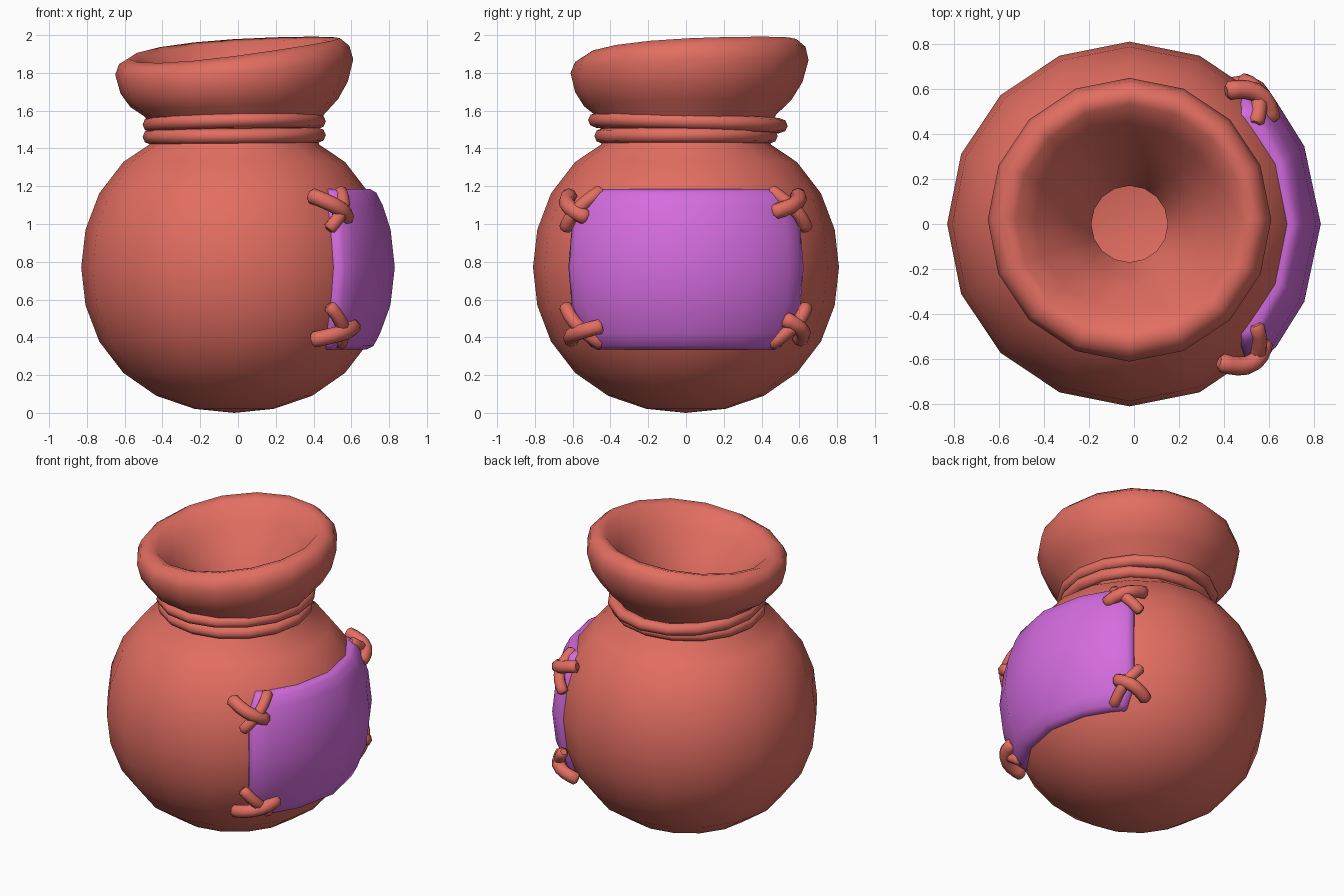
import bpy, math
from math import sin, cos, radians, sqrt, pi

if "Cube" in bpy.data.objects:
    bpy.data.objects.remove(bpy.data.objects["Cube"])

CX = -0.02      # centre line of the bag
CZ = 0.77       # height of the belly


def material(name, rgb):
    m = bpy.data.materials.new(name)
    m.diffuse_color = (*rgb, 1)
    m.use_nodes = True
    m.node_tree.nodes["Principled BSDF"].inputs["Base Color"].default_value = m.diffuse_color
    return m


CLAY = material("red_cloth", (0.76, 0.155, 0.12))
PURPLE = material("purple_cloth", (0.66, 0.15, 0.74))


def finish(ob, angle):
    bpy.ops.object.select_all(action='DESELECT')
    ob.select_set(True)
    bpy.context.view_layer.objects.active = ob
    bpy.ops.object.shade_smooth_by_angle(angle=radians(angle))


def make_mesh(name, verts, faces, mat, angle=180):
    me = bpy.data.meshes.new(name)
    me.from_pydata(verts, [], faces)
    me.materials.append(mat)
    ob = bpy.data.objects.new(name, me)
    bpy.context.collection.objects.link(ob)
    finish(ob, angle)
    return ob


def polar(r, deg, z):
    return (CX + r * cos(radians(deg)), r * sin(radians(deg)), z)


# Bag: one lathed skin (radius, height, tilt), belly, neck, leaning rim, funnel
profile = []
for a in range(-75, 50, 15):
    t = radians(a)
    f = 1 + 0.025 * sin(2 * t) ** 2
    profile.append((0.81 * f * cos(t), CZ + 0.77 * f * sin(t), 0))
profile += [(0.45, 1.42, 0), (0.43, 1.50, 0), (0.475, 1.575, 0.1),
            (0.55, 1.645, 0.4), (0.602, 1.73, 0.6), (0.63, 1.84, 0.75),
            (0.61, 1.905, 0.9), (0.56, 1.942, 1), (0.505, 1.925, 1),
            (0.42, 1.82, 0.9), (0.32, 1.68, 0.6), (0.23, 1.53, 0.2),
            (0.17, 1.38, 0)]
N = 16
verts = [(CX, 0, 0)]
for r, z, w in profile:
    for j in range(N):
        deg = 360 * j / N
        x, y, _ = polar(r, deg, 0)
        c = cos(radians(deg - 40))
        lean = w * (0.07 * c - 0.02 * c * c) * min(1, r / 0.5)
        verts.append((x, y + 0.025 * w, z + lean))
faces = [(0, 1 + (j + 1) % N, 1 + j) for j in range(N)]
for i in range(len(profile) - 1):
    a, b = 1 + i * N, 1 + (i + 1) * N
    for j in range(N):
        k = (j + 1) % N
        faces.append((a + j, a + k, b + k, b + j))
make_mesh("bag", verts, faces, CLAY)


# Two cords wound around the neck
def cord(name, z, rx, ry, y, tilt_x, tilt_y):
    bpy.ops.mesh.primitive_torus_add(
        major_segments=16, minor_segments=8, major_radius=rx, minor_radius=0.04,
        location=(CX, y, z), rotation=(tilt_x, tilt_y, 0))
    ob = bpy.context.object
    ob.name = name
    ob.scale.y = ry / rx
    ob.data.materials.append(CLAY)
    finish(ob, 180)


cord("lower_neck_cord", 1.466, 0.445, 0.445, 0, 0, -0.01)
cord("upper_neck_cord", 1.535, 0.445, 0.485, 0.01, -0.03, -0.02)

# Patch: curved sheet on the right side with rounded corners and rolled border
az = [-49, -49, -46, -40, -24, 0, 24, 40, 46, 49, 49]
rows = [(0.345, 0.66, 0.90), (0.335, 0.70, 0.91), (0.355, 0.738, 0.93),
        (0.42, 0.772, 0.97), (0.57, 0.827, 1), (0.77, 0.85, 1),
        (0.97, 0.828, 1), (1.10, 0.786, 0.97), (1.165, 0.753, 0.93),
        (1.185, 0.72, 0.91), (1.175, 0.67, 0.90)]
last = len(az) - 1
verts, faces = [], []
for i, (z, r, s) in enumerate(rows):
    for j, a in enumerate(az):
        drop = {0: 0.07, 1: 0.025, 2: 0.005}.get(min(j, last - j), 0)
        verts.append(polar(r - drop, a * s, z))
for i in range(len(rows) - 1):
    for j in range(last):
        p = i * len(az) + j
        faces.append((p, p + 1, p + 1 + len(az), p + len(az)))
make_mesh("patch", verts, faces, PURPLE)


# Stitches: two crossing bowed strands at every corner of the patch
def strand(name, a0, z0, a1, z1, bulge, thick):
    cu = bpy.data.curves.new(name, 'CURVE')
    cu.dimensions = '3D'
    cu.bevel_depth = thick
    cu.bevel_resolution = 2
    cu.use_fill_caps = True
    sp = cu.splines.new('POLY')
    steps = [0, 0.04, 0.15, 0.28, 0.42, 0.58, 0.72, 0.85, 0.96, 1]
    sp.points.add(len(steps) - 1)
    for p, t in zip(sp.points, steps):
        z = z0 + (z1 - z0) * t
        r = 0.83 * sqrt(1 - ((z - CZ) / 0.78) ** 2) + 0.008 + bulge * sin(pi * t)
        p.co = (*polar(r, a0 + (a1 - a0) * t, z), 1)
        p.radius = 0.6 if t in (0, 1) else 1
    ob = bpy.data.objects.new(name, cu)
    bpy.context.collection.objects.link(ob)
    bpy.ops.object.select_all(action='DESELECT')
    ob.select_set(True)
    bpy.context.view_layer.objects.active = ob
    bpy.ops.object.convert(target='MESH')
    ob = bpy.context.object
    ob.data.materials.clear()
    ob.data.materials.append(CLAY)
    finish(ob, 60)


# label, side, up or down, outer azimuth, inner azimuth, inner height offset
corners = [("front_top", -1, 1, 57, 41, 0.26), ("back_top", 1, 1, 54, 36, 0.29),
           ("front_bottom", -1, -1, 56, 35, 0.31),
           ("back_bottom", 1, -1, 55, 41, 0.27)]
for label, sy, sz, outer, inner, end in corners:
    strand(label + "_outer_stitch", sy * outer, CZ + sz * 0.385,
           sy * inner, CZ + sz * end, 0.06, 0.042)
    strand(label + "_inner_stitch", sy * 38.5, CZ + sz * 0.41,
           sy * 52, CZ + sz * 0.20, 0.04, 0.036)
